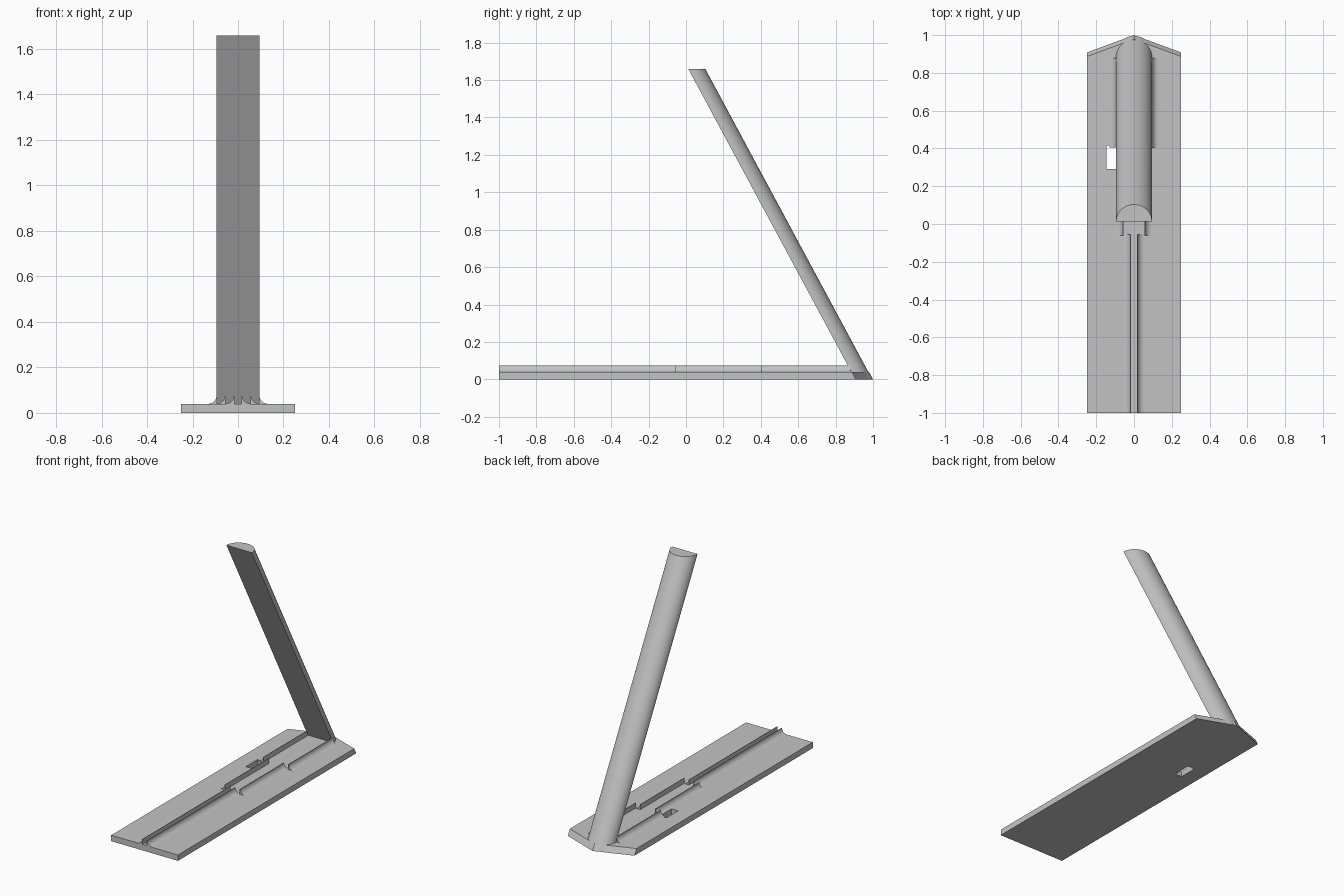
import bpy, math
from mathutils import Vector

cube = bpy.data.objects.get("Cube")
if cube:
    bpy.data.objects.remove(cube, do_unlink=True)

grey = bpy.data.materials.new("light grey")
grey.use_nodes = True
COLOR = (0.55, 0.55, 0.55, 1)
grey.diffuse_color = COLOR
grey.node_tree.nodes["Principled BSDF"].inputs["Base Color"].default_value = COLOR

THICK, RAIL_TOP, HEIGHT = 0.04, 0.075, 1.66
LEAN = 0.538  # forward lean of the tower per unit of height


def loft(name, start, end, smooth=True):
    """Solid between two matching outlines, with flat caps."""
    n = len(start)
    faces = [(i, (i + 1) % n, n + (i + 1) % n, n + i) for i in range(n)]
    faces += [tuple(reversed(range(n))), tuple(range(n, 2 * n))]
    mesh = bpy.data.meshes.new(name)
    mesh.from_pydata([Vector(p) for p in start + end], [], faces)
    mesh.materials.append(grey)
    obj = bpy.data.objects.new(name, mesh)
    bpy.context.collection.objects.link(obj)
    bpy.ops.object.select_all(action='DESELECT')
    bpy.context.view_layer.objects.active = obj
    obj.select_set(True)
    # make all normals point outward
    bpy.ops.object.mode_set(mode='EDIT')
    bpy.ops.mesh.select_all(action='SELECT')
    bpy.ops.mesh.normals_make_consistent(inside=False)
    bpy.ops.object.mode_set(mode='OBJECT')
    if smooth:
        bpy.ops.object.shade_smooth_by_angle(angle=math.radians(30))
    return obj


# base plate with a pointed, sloping back end
outline = [(-0.25, -1), (0.25, -1), (0.25, 0.908), (0, 1), (-0.25, 0.908)]
bottom = [(x, y, 0) for x, y in outline]
top = [(x, y - (LEAN * THICK if y > 0 else 0), THICK) for x, y in outline]
plate = loft("base_plate", bottom, top, smooth=False)

# slot through the plate
corners = [(-0.145, 0.29), (-0.095, 0.29), (-0.095, 0.415), (-0.145, 0.415)]
cutter = loft("slot_cutter", [(x, y, -0.1) for x, y in corners],
              [(x, y, 0.2) for x, y in corners], smooth=False)
cutter.hide_render = True
cut = plate.modifiers.new("slot", 'BOOLEAN')
cut.operation, cut.object, cut.solver = 'DIFFERENCE', cutter, 'EXACT'
bpy.context.view_layer.objects.active = plate
bpy.ops.object.modifier_apply(modifier=cut.name)
bpy.data.objects.remove(cutter, do_unlink=True)

# leaning tower: half-round section, flat towards the front
R, SEG = 0.095, 32
section = [(R * math.cos(math.pi * i / SEG), R * math.sin(math.pi * i / SEG))
           for i in range(SEG + 1)]


def tower_ring(z):
    y0 = 0.012 + LEAN * (HEIGHT - z)
    return [(x, y0 + y * 0.96, z) for x, y in section]


loft("leaning_tower", tower_ring(0.001), tower_ring(HEIGHT))


# channel rails: upright inside wall, concave fillet outside
def rail(name, side, inner, y0, y1):
    r = RAIL_TOP - THICK
    profile = [(inner, THICK - 0.005), (inner, RAIL_TOP)]
    for i in range(9):
        a = math.pi / 2 * i / 8
        profile.append((inner + 0.003 + r * (1 - math.cos(a)),
                        RAIL_TOP - r * math.sin(a)))
    profile.append((inner + 0.003 + r, THICK - 0.005))
    loft(name, [(side * x, y0, z) for x, z in profile],
         [(side * x, y1, z) for x, z in profile])


for label, side in (("left", 1), ("right", -1)):
    rail(f"front_rail_{label}", side, 0.016, -1, -0.055)
    rail(f"middle_rail_{label}", side, 0.055, -0.06, 0.41)
    rail(f"back_rail_{label}", side, 0.092, 0.405, 0.88)
